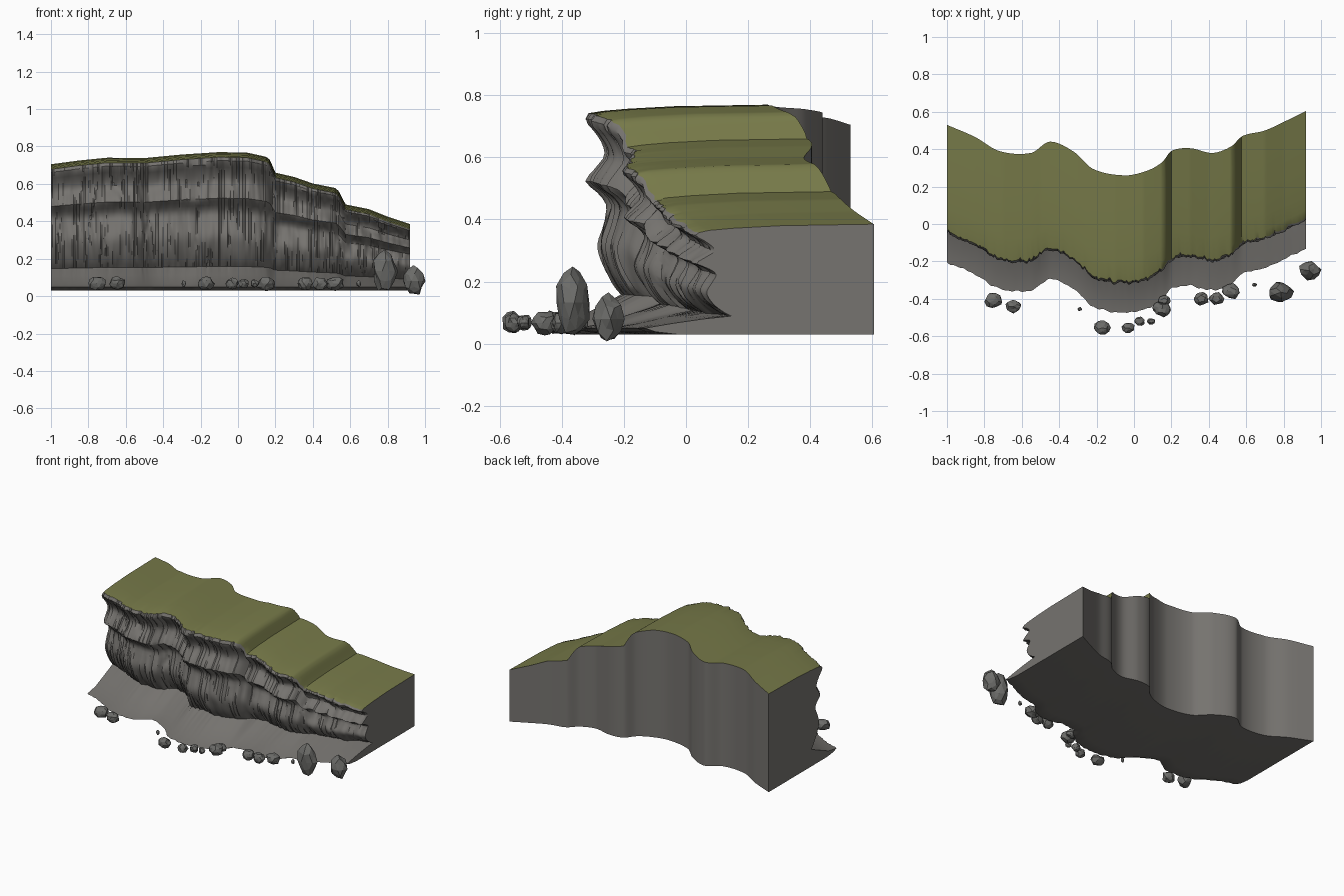
import bpy, bmesh, random
from mathutils import Vector, Matrix, noise

random.seed(4)
if "Cube" in bpy.data.objects:
    bpy.data.objects.remove(bpy.data.objects["Cube"])


def material(name, colour):
    m = bpy.data.materials.new(name)
    m.use_nodes = True
    m.diffuse_color = (*colour, 1)
    bsdf = m.node_tree.nodes["Principled BSDF"]
    bsdf.inputs["Base Color"].default_value = (*colour, 1)
    bsdf.inputs["Roughness"].default_value = 0.9
    return m


rock = material("cliff grey", (0.18, 0.172, 0.16))
grass = material("grass olive", (0.18, 0.19, 0.065))
stone = material("boulder grey", (0.15, 0.15, 0.142))


def curve(pts, x, smooth=True):
    """Value at x on a curve through sorted (x, value) points."""
    n = len(pts)
    i = 0
    while i < n - 2 and x > pts[i + 1][0]:
        i += 1
    (x0, a), (x1, b) = pts[i], pts[i + 1]
    w = x1 - x0
    t = min(max((x - x0) / w, 0), 1)
    if not smooth:
        return a + (b - a) * t

    def slope(k):
        p, q = pts[max(k - 1, 0)], pts[min(k + 1, n - 1)]
        return (q[1] - p[1]) / (q[0] - p[0])
    s0, s1 = slope(i) * w, slope(i + 1) * w
    return (a * (2*t**3 - 3*t*t + 1) + s0 * (t**3 - 2*t*t + t)
            + b * (3*t*t - 2*t**3) + s1 * (t**3 - t*t))


# Plan line of the back wall (x, y); the front follows it at a fixed depth
BACK = [(-1, .53), (-.85, .465), (-.72, .39), (-.55, .38), (-.45, .44), (-.32, .385),
        (-.22, .295), (-.05, .26), (.07, .285), (.15, .33), (.2, .39), (.3, .405),
        (.42, .38), (.52, .415), (.58, .47), (.7, .5), (.82, .555), (.92, .605)]
# Stepped skyline (x, z)
SKY = [(-1, .705), (-.85, .725), (-.7, .74), (-.5, .738), (-.3, .757), (-.1, .77),
       (.05, .767), (.15, .745), (.17, .73), (.2, .66), (.3, .637), (.4, .602),
       (.52, .578), (.54, .56), (.575, .49), (.7, .465), (.8, .425), (.92, .385)]
# Face depth behind the plan line by relative height (height, depth)
FACE = [(.18, -.46), (.22, -.485), (.31, -.52), (.41, -.54), (.52, -.52), (.59, -.51),
        (.65, -.54), (.69, -.575), (.75, -.55), (.81, -.52), (.87, -.53), (.93, -.56),
        (.965, -.582), (1, -.57)]
BASE, COLUMNS, ROWS = 0.03, 240, 32


def section(x):
    """Closed cross-section of the cliff at x."""
    back, top = curve(BACK, x), curve(SKY, x, False)
    front = top - 0.027
    pts = [(0, BASE), (0, top), (-.12, top - .002), (-.3, top - .005),
           (-.45, top - .013), (-.53, top - .02)]
    # Ledges, broken by vertical fissures
    for r in range(ROWS + 1):
        t = 1 - r / ROWS * 0.82
        bob = 0.012 * noise.noise(Vector((x * 7, 3, t)))
        d = curve(FACE, min(max(t + bob, .18), 1))
        d += 0.016 * noise.noise(Vector((x * 22, t * 3, 1)))
        d += 0.011 * noise.noise(Vector((x * 60, t * 4, 5)))
        crack = abs(noise.noise(Vector((x * 16, t * .8, 9))))
        d += max(0, 0.06 - crack) * 0.25
        pts.append((d, BASE + t * (front - BASE)))
    # Shelf at the foot, with an undercut edge
    rough = 0.012 * noise.noise(Vector((x * 28, 0, 2)))
    shelf = pts[-1][1]
    pts += [(-.55, .07 + (shelf - .07) * .5), (-.65, .065),
            (-.735 + rough, .05), (-.7 + rough, .038), (-.63 + rough, BASE)]
    return [Vector((x, back + d, z)) for d, z in pts]


# Cliff body: sections swept from one end to the other
bm = bmesh.new()
rings = [[bm.verts.new(p) for p in section(-1 + 1.92 * c / COLUMNS)]
         for c in range(COLUMNS + 1)]
count = len(rings[0])
for a, b in zip(rings, rings[1:]):
    for k in range(count):
        j = (k + 1) % count
        f = bm.faces.new((a[k], a[j], b[j], b[k]))
        f.material_index = 1 if 1 <= k <= 5 else 0
bm.faces.new(rings[0])
bm.faces.new(rings[-1])
bmesh.ops.recalc_face_normals(bm, faces=bm.faces)
mesh = bpy.data.meshes.new("cliff")
bm.to_mesh(mesh)
bm.free()
mesh.materials.append(rock)
mesh.materials.append(grass)
cliff = bpy.data.objects.new("cliff", mesh)
bpy.context.collection.objects.link(cliff)
bpy.context.view_layer.objects.active = cliff
cliff.select_set(True)
bpy.ops.object.shade_smooth_by_angle(angle=0.6)


# Faceted boulders along the foot
def boulder(x, y, z, width, height):
    bm = bmesh.new()
    bmesh.ops.create_icosphere(bm, subdivisions=2, radius=1)
    for v in bm.verts:
        v.co *= random.uniform(0.8, 1.08)
    spin = Matrix.Rotation(random.uniform(0, 6), 4, "Z")
    size = Matrix.Diagonal((width, width * 0.85, height, 1))
    bm.transform(Matrix.Translation((x, y, z)) @ size @ spin)
    me = bpy.data.meshes.new("boulder")
    bm.to_mesh(me)
    bm.free()
    me.materials.append(stone)
    bpy.context.collection.objects.link(bpy.data.objects.new("boulder", me))


for x, y, w in [(-.75, -.41, .05), (-.645, -.44, .045), (-.29, -.455, .013),
                (-.17, -.555, .045), (-.03, -.555, .036), (.03, -.52, .03),
                (.09, -.52, .022), (.15, -.455, .05), (.16, -.41, .035),
                (.36, -.4, .042), (.44, -.4, .042), (.52, -.36, .05),
                (.645, -.325, .013)]:
    boulder(x, y, 0.067, w, 0.01 + w * 0.6)
boulder(.785, -.365, .133, .068, .115)
boulder(.938, -.25, .08, .06, .08)
